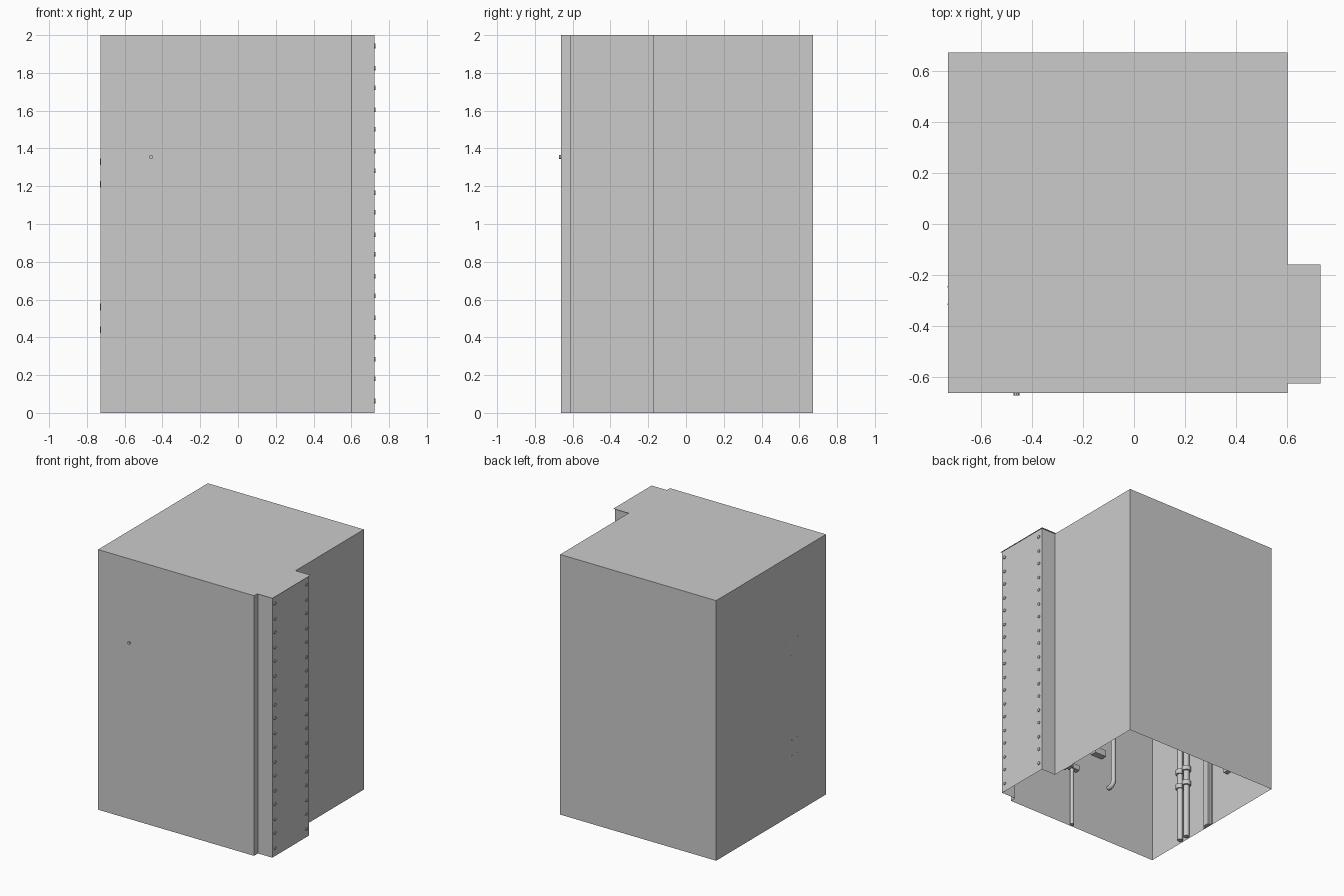
import bpy, bmesh, math
from mathutils import Vector

if "Cube" in bpy.data.objects:
    bpy.data.objects.remove(bpy.data.objects["Cube"])

H = 2.0
X0, X1, Y0, Y1 = -0.727, 0.60, -0.662, 0.672      # main shaft
CX, CY0, CY1 = 0.722, -0.614, -0.171              # side column


def new_object(name, bm, smooth=False):
    me = bpy.data.meshes.new(name)
    bm.to_mesh(me)
    bm.free()
    ob = bpy.data.objects.new(name, me)
    bpy.context.collection.objects.link(ob)
    if smooth:
        bpy.ops.object.select_all(action='DESELECT')
        ob.select_set(True)
        bpy.context.view_layer.objects.active = ob
        bpy.ops.object.shade_smooth_by_angle()
    return ob


def wall(bm, pts, closed=False, z0=0.0, z1=H):
    """Raise a plan outline into upright wall faces."""
    low = [bm.verts.new((x, y, z0)) for x, y in pts]
    top = [bm.verts.new((x, y, z1)) for x, y in pts]
    n = len(pts)
    for i in range(n if closed else n - 1):
        j = (i + 1) % n
        bm.faces.new((low[i], low[j], top[j], top[i]))


def box(name, x0, x1, y0, y1, z0, z1):
    bm = bmesh.new()
    bmesh.ops.create_cube(bm, size=1)
    for v in bm.verts:
        v.co = ((x0 + x1) / 2 + v.co.x * (x1 - x0),
                (y0 + y1) / 2 + v.co.y * (y1 - y0),
                (z0 + z1) / 2 + v.co.z * (z1 - z0))
    return new_object(name, bm)


def add_cylinder(bm, a, b, r, sides=16):
    a, b = Vector(a), Vector(b)
    d = b - a
    rot = d.to_track_quat('Z', 'Y').to_matrix().to_4x4()
    rot.translation = (a + b) / 2
    bmesh.ops.create_cone(bm, cap_ends=True, segments=sides, radius1=r,
                          radius2=r, depth=d.length, matrix=rot)


def tube(name, pts, r):
    """Round pipe along a path."""
    cu = bpy.data.curves.new(name, 'CURVE')
    cu.dimensions = '3D'
    cu.bevel_depth = r
    cu.bevel_resolution = 3
    cu.use_fill_caps = True
    sp = cu.splines.new('POLY')
    sp.points.add(len(pts) - 1)
    for p, co in zip(sp.points, pts):
        p.co = (*co, 1)
    ob = bpy.data.objects.new(name, cu)
    bpy.context.collection.objects.link(ob)


# Shaft walls and side column, open at the bottom
bm = bmesh.new()
wall(bm, [(X1, CY1), (X1, Y1), (X0, Y1), (X0, Y0), (X1, Y0), (X1, CY0)])
new_object("shaft_walls", bm)
bm = bmesh.new()
wall(bm, [(X1, CY0), (CX, CY0), (CX, CY1), (X1, CY1)])
new_object("side_column", bm)

# Ceiling, with a lip that overhangs the column
bm = bmesh.new()
outline = [(X0, Y0), (X1, Y0), (X1, -0.624), (0.7295, -0.624),
           (0.7295, -0.158), (X1, -0.158), (X1, Y1), (X0, Y1)]
bm.faces.new([bm.verts.new((x, y, H)) for x, y in outline])
new_object("ceiling", bm)

# Two columns of bolts in alternating spacing
bm = bmesh.new()
for y in (-0.585, -0.203):
    for k in range(9):
        for off in (0.063, 0.180):
            z = off + 0.2203 * k
            add_cylinder(bm, (CX - 0.004, y, z), (0.7285, y, z), 0.012, 8)
new_object("column_bolts", bm)

# Guide rails on the left and right walls
for side, x, s in (("left", X0, 1), ("right", X1, -1)):
    bm = bmesh.new()
    a, b = x + s * 0.004, x + s * 0.012
    c = x + s * 0.033
    prof = [(a, -0.075), (b, -0.075), (b, -0.05), (c, -0.05),
            (c, 0.0), (b, 0.0), (b, 0.015), (a, 0.015)]
    wall(bm, prof, True, 0.0, H - 0.003)
    bm.faces.new([v for v in bm.verts if v.co.z < 0.01])
    bmesh.ops.recalc_face_normals(bm, faces=bm.faces[:])
    new_object(side + "_guide_rail", bm)

# Twin pipes with flanged joints
bm = bmesh.new()
for y in (-0.315, -0.245):
    add_cylinder(bm, (-0.697, y, 0.0), (-0.697, y, H - 0.003), 0.021)
    for z in (0.44, 0.56, 1.21, 1.33):
        add_cylinder(bm, (-0.697, y, z - 0.018), (-0.697, y, z + 0.018), 0.0325)
new_object("twin_pipes", bm, True)

# Standing pole and wall brackets on the front wall
bm = bmesh.new()
add_cylinder(bm, (0.045, -0.642, 0.0), (0.045, -0.642, H - 0.003), 0.015)
new_object("front_pole", bm, True)
box("pole_bracket", -0.01, 0.10, Y0 + 0.002, -0.62, 0.46, 0.50)
box("front_bracket", -0.25, -0.15, Y0 + 0.002, -0.61, 0.66, 0.71)
box("left_wall_bracket", X0 + 0.002, -0.69, 0.18, 0.26, 0.34, 0.37)

# Bent pipe ending at the front wall
bend = [(-0.31, -0.64 + 0.04 * math.sin(t * math.pi / 12),
         0.48 - 0.04 * math.cos(t * math.pi / 12)) for t in range(7)]
tube("bent_pipe", [(-0.31, -0.655, 0.44)] + bend + [(-0.31, -0.60, H - 0.003)], 0.018)

# Small stub poking through the front wall
bm = bmesh.new()
add_cylinder(bm, (-0.46, -0.62, 1.355), (-0.46, -0.672, 1.355), 0.011, 8)
new_object("front_stub", bm)

# Mounting plates under the ceiling along front and back walls
for i, x in enumerate((-0.59, -0.29, 0.135, 0.47)):
    box(f"front_plate_{i}", x - 0.038, x + 0.038, Y0 + 0.002, Y0 + 0.02, 1.92, 1.995)
for i, x in enumerate((-0.35, 0.24)):
    box(f"back_plate_{i}", x - 0.038, x + 0.038, Y1 - 0.02, Y1 - 0.002, 1.92, 1.995)
